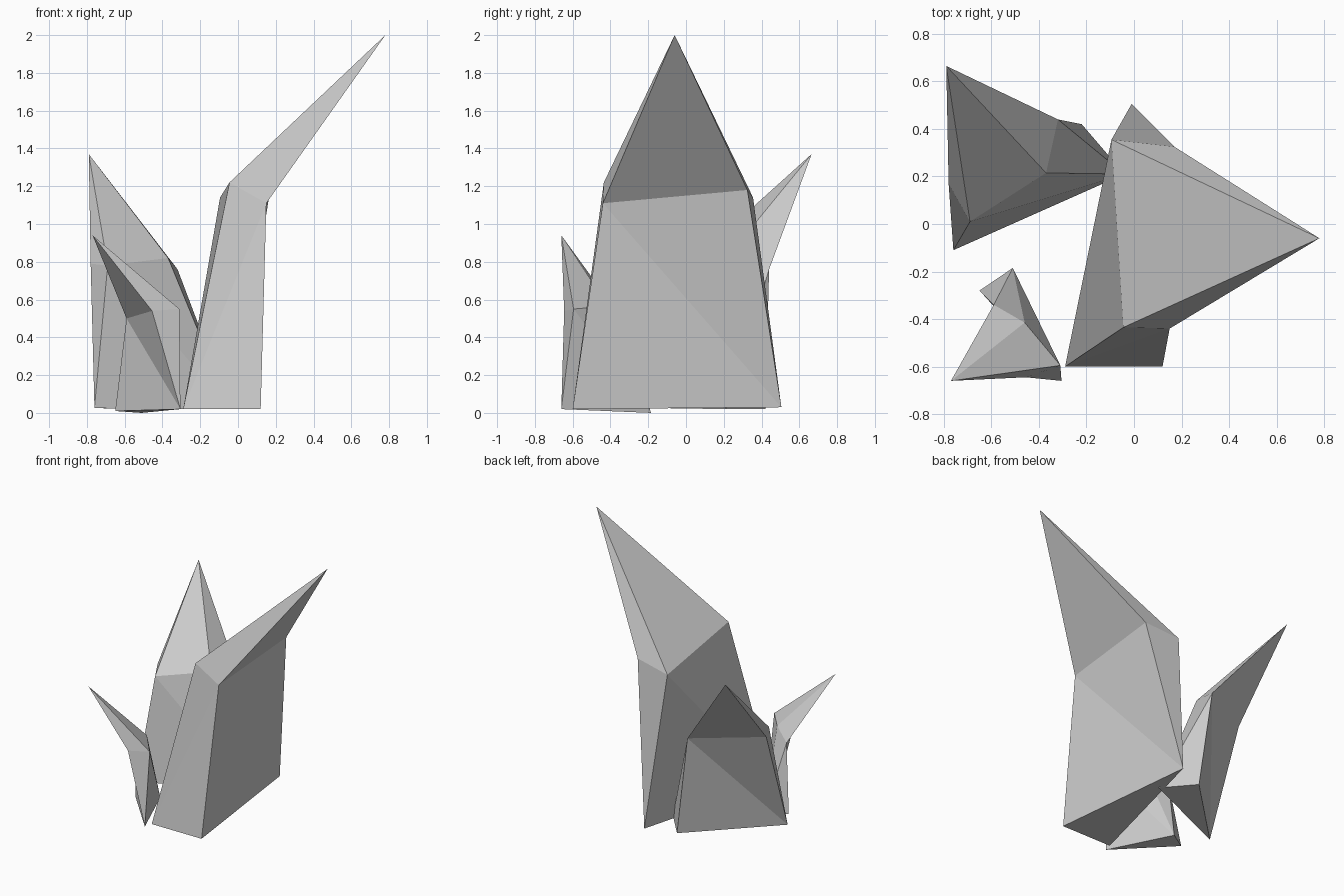
import bpy, bmesh

# Every shard: three-point foot, four-point shoulder ring, leaning tip.
# The last two shoulder points share one foot point.
FOOT_FACES = [(0, 2, 1)]
SIDE_FACES = [(0, 1, 4), (0, 4, 3), (1, 2, 4), (4, 2, 5),
              (2, 6, 5), (2, 0, 6), (0, 3, 6)]
TIP_FACES = [(3 + i, 3 + (i + 1) % 4, 7) for i in range(4)]


def shard(name, foot, shoulder, tip):
    bm = bmesh.new()
    v = [bm.verts.new(p) for p in foot + shoulder + [tip]]
    for f in FOOT_FACES + SIDE_FACES + TIP_FACES:
        bm.faces.new([v[i] for i in f])
    bmesh.ops.recalc_face_normals(bm, faces=bm.faces)
    mesh = bpy.data.meshes.new(name)
    bm.to_mesh(mesh)
    bm.free()
    obj = bpy.data.objects.new(name, mesh)
    bpy.context.collection.objects.link(obj)
    return obj


# Tall shard leaning right
shard("large_shard",
      [(-0.29, -0.60, 0.02), (0.12, -0.60, 0.02), (-0.01, 0.505, 0.03)],
      [(-0.045, -0.435, 1.22), (0.15, -0.44, 1.11),
       (0.17, 0.325, 1.18), (-0.095, 0.355, 1.14)],
      (0.78, -0.06, 2.0))

# Middle shard leaning back left
shard("medium_shard",
      [(-0.04, 0.21, 0.02), (-0.22, 0.42, 0.02), (-0.76, -0.11, 0.025)],
      [(-0.37, 0.215, 0.82), (-0.32, 0.44, 0.76),
       (-0.78, 0.17, 0.79), (-0.69, 0.01, 0.78)],
      (-0.79, 0.665, 1.37))

# Small shard leaning front left
shard("small_shard",
      [(-0.51, -0.185, 0.0), (-0.65, -0.28, 0.01), (-0.305, -0.66, 0.02)],
      [(-0.46, -0.415, 0.565), (-0.59, -0.34, 0.50),
       (-0.455, -0.645, 0.54), (-0.31, -0.595, 0.55)],
      (-0.77, -0.66, 0.94))
